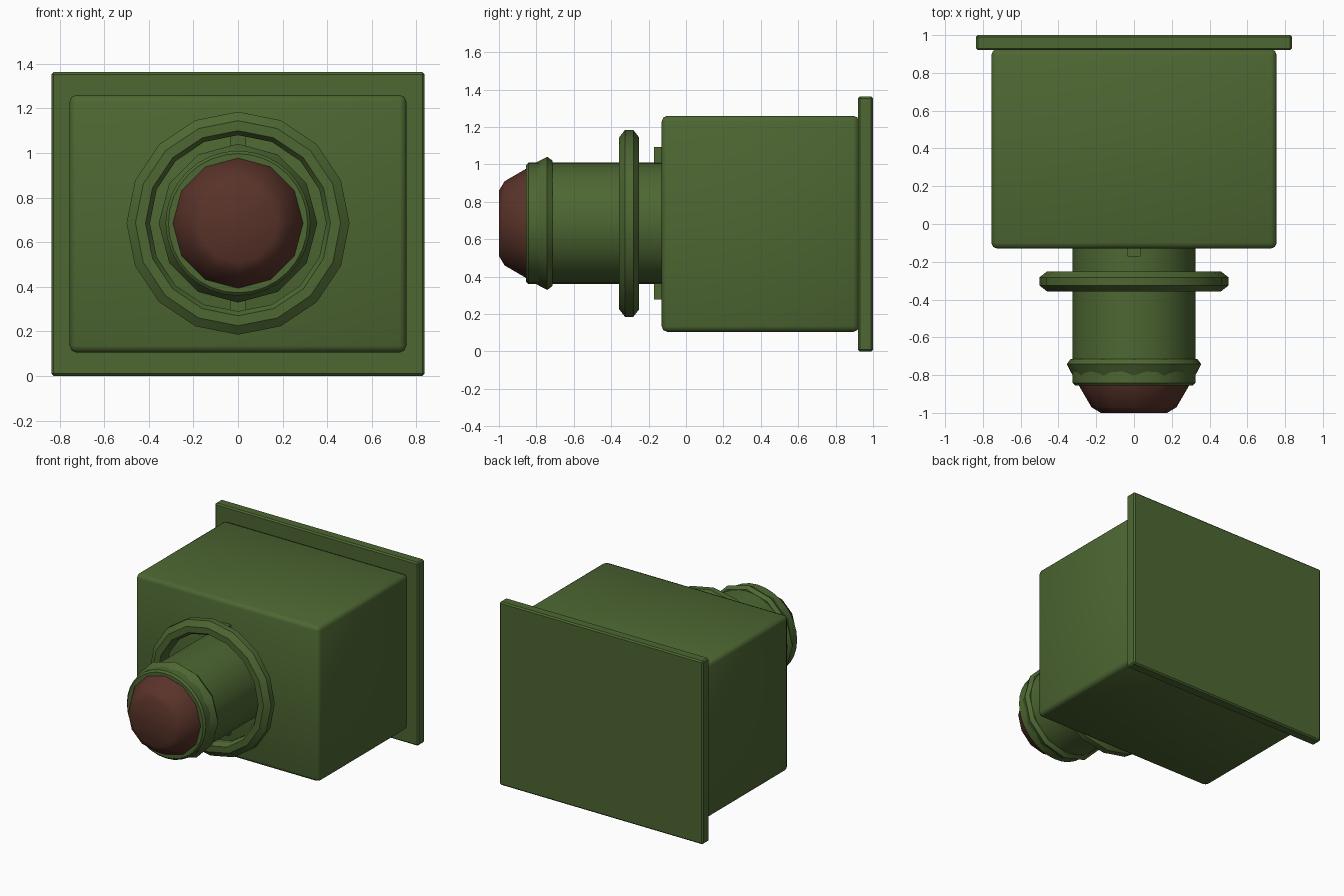
import bpy, bmesh, math

if "Cube" in bpy.data.objects:
    bpy.data.objects.remove(bpy.data.objects["Cube"])

CZ = 0.685  # height of the barrel axis


def material(name, rgb):
    m = bpy.data.materials.new(name)
    m.diffuse_color = (*rgb, 1)
    m.use_nodes = True
    m.node_tree.nodes["Principled BSDF"].inputs["Base Color"].default_value = m.diffuse_color
    return m


GREEN = material("olive green", (0.075, 0.135, 0.032))
RED = material("dark red brown", (0.10, 0.033, 0.022))


def finish(name, bm, mat, angle):
    bmesh.ops.recalc_face_normals(bm, faces=bm.faces[:])
    me = bpy.data.meshes.new(name)
    bm.to_mesh(me)
    bm.free()
    me.materials.append(mat)
    ob = bpy.data.objects.new(name, me)
    bpy.context.collection.objects.link(ob)
    bpy.ops.object.select_all(action='DESELECT')
    ob.select_set(True)
    bpy.context.view_layer.objects.active = ob
    bpy.ops.object.shade_smooth_by_angle(angle=math.radians(angle))
    return ob


def box(name, lo, hi, bevel=0, segments=1):
    bm = bmesh.new()
    bmesh.ops.create_cube(bm, size=1)
    for v in bm.verts:
        v.co = [(a + b) / 2 + c * (b - a) for a, b, c in zip(lo, hi, v.co)]
    if bevel:
        bmesh.ops.bevel(bm, geom=bm.edges[:], offset=bevel, segments=segments,
                        profile=0.5, affect='EDGES')
    return finish(name, bm, GREEN, 50 if segments > 1 else 30)


def lathe(name, profile, sides, mat=GREEN, closed=False, angle=30):
    """Turn (radius, y) points around the barrel axis."""
    bm = bmesh.new()
    rings = []
    for r, y in profile:
        rings.append([bm.verts.new((r * math.sin(2 * math.pi * i / sides), y,
                                    CZ + r * math.cos(2 * math.pi * i / sides)))
                      for i in range(sides)])
    pairs = list(zip(rings, rings[1:]))
    if closed:
        pairs.append((rings[-1], rings[0]))
    else:
        bm.faces.new(rings[0])
        bm.faces.new(rings[-1])
    for a, b in pairs:
        for i in range(sides):
            j = (i + 1) % sides
            bm.faces.new((a[i], a[j], b[j], b[i]))
    return finish(name, bm, mat, angle)


# Rear plate and main housing
box("back_plate", (-0.837, 0.92, 0), (0.837, 1.0, 1.363), 0.01)
box("housing", (-0.755, -0.13, 0.105), (0.755, 0.925, 1.26), 0.03, 2)

# Barrel with a thin chamfer at its front rim
lathe("barrel", [(0.325, -0.10), (0.325, -0.842), (0.312, -0.855)], 32)

# Faceted collar near the front of the barrel
lathe("collar", [(0.30, -0.715), (0.336, -0.715), (0.356, -0.742), (0.31, -0.83)], 12)

# Ring around the barrel, with an octagonal section
ring = [(0.50, 0.022), (0.46, 0.053), (0.415, 0.053), (0.395, 0.022)]
section = [(r, -0.304 + d) for r, d in ring] + [(r, -0.304 - d) for r, d in reversed(ring)]
lathe("ring", section, 16, closed=True)

# Upright bar behind the ring
box("cross_bar", (-0.035, -0.172, 0.278), (0.035, -0.12, 1.092))

# Blunt coloured tip
lathe("tip", [(0.295, -0.84), (0.292, -0.855), (0.225, -0.97), (0.175, -1.0)], 12, RED, angle=70)
